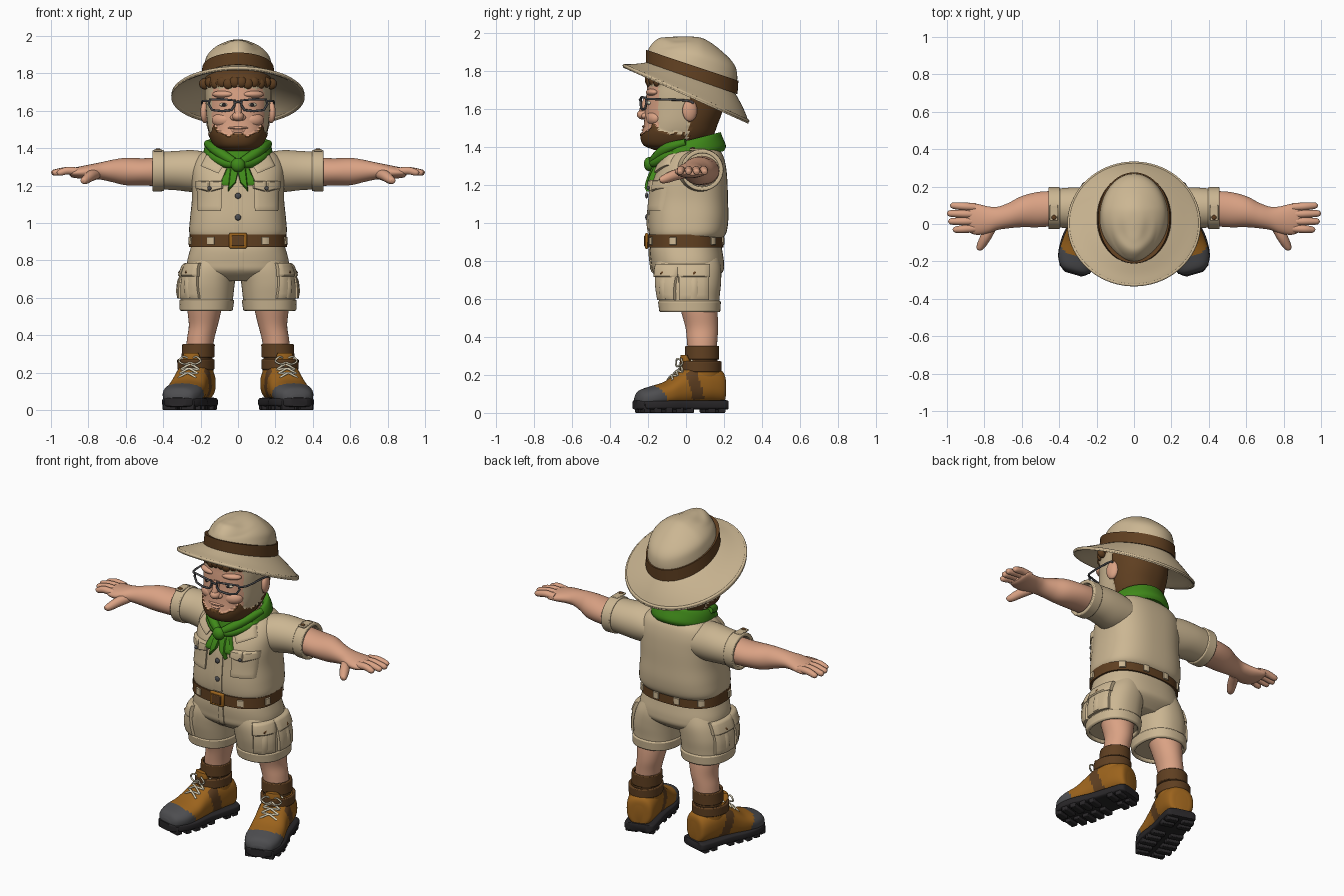
import bpy, bmesh, math
from mathutils import Vector, Matrix
from mathutils.bvhtree import BVHTree

if "Cube" in bpy.data.objects:
    bpy.data.objects.remove(bpy.data.objects["Cube"])

COL = {"tan cloth": (0.60, 0.47, 0.29), "skin": (0.70, 0.36, 0.23), "dark brown": (0.115, 0.05, 0.015),
       "green": (0.05, 0.25, 0.01), "boot leather": (0.33, 0.125, 0.012), "grey rubber": (0.075, 0.075, 0.08),
       "black": (0.022, 0.02, 0.022), "cream": (0.75, 0.68, 0.5)}
MATS = {}
for k, c in COL.items():
    MATS[k] = bpy.data.materials.new(k)
    MATS[k].diffuse_color = (*c, 1)
TREES = {}


def make(name, bm, mats, mir=False, xf=None, rule=None, bevel=0):
    """Finish a bmesh as an object; geometry is in world space, optionally mirrored in x."""
    if xf:
        bm.transform(xf)
    bmesh.ops.recalc_face_normals(bm, faces=bm.faces)
    TREES[name] = BVHTree.FromBMesh(bm)
    mats = [mats] if isinstance(mats, str) else mats
    for f in bm.faces:
        f.smooth = True
        if rule:
            f.material_index = rule(f.calc_center_median())
    me = bpy.data.meshes.new(name)
    bm.to_mesh(me)
    bm.free()
    me.set_sharp_from_angle(angle=math.radians(42))
    for m in mats:
        me.materials.append(MATS[m])
    ob = bpy.data.objects.new(name, me)
    bpy.context.collection.objects.link(ob)
    if bevel:
        b = ob.modifiers.new("bevel", 'BEVEL')
        b.width, b.segments = bevel, 2
    if mir:
        ob.modifiers.new("mirror", 'MIRROR').use_mirror_merge = False
    return ob


def spline(pts, k):
    """Catmull-Rom through tuples of any length."""
    out, n = [], len(pts)
    for i in range(n - 1):
        p = [pts[max(i - 1, 0)], pts[i], pts[i + 1], pts[min(i + 2, n - 1)]]
        for j in range(k):
            t = j / k
            out.append(tuple(0.5 * (2 * b + (c - a) * t + (2 * a - 5 * b + 4 * c - d) * t * t
                                    + (3 * b - a - 3 * c + d) * t ** 3) for a, b, c, d in zip(*p)))
    return out + [tuple(pts[-1])]


def loft(name, rings, mats, axis='z', p=2, n=48, k=5, ring=False, post=None, **kw):
    """Skin superellipse rings (x, y, z, a, b[, slope]); ring=True closes the section into a hoop."""
    rings = [tuple(r) + (0,) * (6 - len(r)) for r in rings]
    if k > 1:
        rings = spline(rings, k)
    bm, rows = bmesh.new(), []
    for x, y, z, a, b, sl in rings:
        row = []
        for i in range(n):
            t = 2 * math.pi * i / n
            c, s = math.cos(t), math.sin(t)
            u = a * math.copysign(abs(c) ** (2 / p), c)
            v = b * math.copysign(abs(s) ** (2 / p), s)
            co = {'z': (x + u, y + v, z + sl * v), 'x': (x, y + u, z + v), 'y': (x + u, y, z + v)}[axis]
            row.append(bm.verts.new(post(Vector(co)) if post else co))
        rows.append(row)
    for r, q in zip(rows, rows[1:] + (rows[:1] if ring else [])):
        for i in range(n):
            bm.faces.new((r[i], r[(i + 1) % n], q[(i + 1) % n], q[i]))
    if not ring:
        bm.faces.new(rows[0])
        bm.faces.new(rows[-1])
    return make(name, bm, mats, **kw)


def band(name, lo, hi, mat, t=0.02, **kw):
    """Hoop of thickness t between two rings."""
    ins = lambda r: (*r[:3], r[3] - t, r[4] - t, *r[5:])
    return loft(name, [lo, hi, ins(hi), ins(lo)], mat, k=1, ring=True, **kw)


def ball(name, loc, size, mat, rot=(0, 0, 0), **kw):
    bm = bmesh.new()
    bmesh.ops.create_uvsphere(bm, u_segments=20, v_segments=12, radius=1)
    m = Matrix.Rotation(rot[2], 4, 'Z') @ Matrix.Rotation(rot[0], 4, 'X')
    bm.transform(Matrix.Translation(loc) @ m @ Matrix.Diagonal((*size, 1)))
    return make(name, bm, mat, **kw)


def box(name, loc, size, mat, **kw):
    bm = bmesh.new()
    bmesh.ops.create_cube(bm, size=1)
    bm.transform(Matrix.Translation(loc) @ Matrix.Diagonal((*size, 1)))
    return make(name, bm, mat, **kw)


def tube(name, pts, r, mat, k=6, cyclic=False, **kw):
    """Round tube through (x, y, z[, radius factor]) points."""
    pts = [tuple(q) + (1,) * (4 - len(q)) for q in pts]
    pts = spline(pts, k) if k > 1 else pts
    cu = bpy.data.curves.new(name, 'CURVE')
    cu.dimensions, cu.bevel_depth, cu.bevel_resolution, cu.use_fill_caps = '3D', r, 3, True
    s = cu.splines.new('POLY')
    s.points.add(len(pts) - 1)
    for q, c in zip(s.points, pts):
        q.co, q.radius = (*c[:3], 1), c[3]
    s.use_cyclic_u = cyclic
    ob = bpy.data.objects.new("temp", cu)
    bm = bmesh.new()
    bm.from_mesh(ob.to_mesh())
    bpy.data.objects.remove(ob)
    return make(name, bm, mat, **kw)


def patch(name, target, az, base, corners, t, mat, n=10, **kw):
    """Plate of thickness t laid on a target; corners are (sideways, height) seen from azimuth az."""
    az = math.radians(az)
    nrm, side = Vector((math.sin(az), -math.cos(az), 0)), Vector((math.cos(az), math.sin(az), 0))
    bm, top, low = bmesh.new(), [], []
    c = [Vector(q) for q in corners]
    for i in range(n + 1):
        for j in range(n + 1):
            uv = c[0].lerp(c[1], i / n).lerp(c[3].lerp(c[2], i / n), j / n)
            o = Vector((*base, 0)) + side * uv.x + Vector((0, 0, uv.y))
            h = TREES[target].ray_cast(o + nrm, -nrm)[0] or o + nrm * 0.1
            edge = i in (0, n) or j in (0, n)
            top.append(bm.verts.new(h + nrm * t * (0.75 if edge else 1)))
            low.append(bm.verts.new(h - nrm * 0.012))
    at = lambda i, j: i * (n + 1) + j
    for i in range(n):
        for j in range(n):
            q = (at(i, j), at(i + 1, j), at(i + 1, j + 1), at(i, j + 1))
            bm.faces.new([top[a] for a in q])
            bm.faces.new([low[a] for a in q])
        for a, b in ((at(i, 0), at(i + 1, 0)), (at(i, n), at(i + 1, n)), (at(0, i), at(0, i + 1)), (at(n, i), at(n, i + 1))):
            bm.faces.new((top[a], top[b], low[b], low[a]))
    return make(name, bm, mat, **kw)


def rect(u0, u1, v0, v1):
    return [(u0, v0), (u1, v0), (u1, v1), (u0, v1)]


# --- head with hair and beard coloured by direction and height
def zone(c):
    a = math.degrees(abs(math.atan2(c.x, -(c.y + 0.02))))
    w = 0.007 * math.sin(a * 0.35)
    if a < 95 and c.z < 1.472 + w + .05 * max(0, 1 - abs(a - 40) / 18):
        return 1
    if a > 105 + 300 * w or c.z > 1.735 + w:
        return 1
    if a > 50 + 300 * w or c.z > 1.72 + w:
        return 2
    return 0


def hairy(c):
    if zone(c) == 1:
        c = c + Vector((c.x, c.y + 0.02, 0)).normalized() * 0.009
    return c


loft("head", [(0, -.08, 1.385, .07, .08), (0, -.07, 1.41, .115, .145), (0, -.05, 1.46, .145, .182), (0, -.032, 1.52, .162, .19),
              (0, -.015, 1.6, .17, .2), (0, -.008, 1.7, .174, .198), (0, -.005, 1.78, .165, .185), (0, 0, 1.84, .1, .11)],
     ["skin", "dark brown", "tan cloth"], p=2.3, n=112, k=9, post=hairy, rule=zone)
loft("neck", [(0, .03, 1.3, .12, .12), (0, .02, 1.45, .115, .12)], "skin", k=1)
ball("nose", (0, -.225, 1.57), (.032, .034, .026), "skin")
tube("nose_bridge", [(0, -.205, 1.65), (0, -.222, 1.61), (0, -.232, 1.575)], .02, "skin")
ball("nostril", (.024, -.216, 1.564), (.018, .02, .016), "skin", mir=True)
ball("cheek", (.08, -.168, 1.55), (.062, .04, .04), "skin", rot=(0, 0, .35), mir=True)
ball("brow", (.08, -.178, 1.688), (.06, .03, .02), "skin", rot=(0, 0, .3), mir=True)
ball("upper_lip", (0, -.216, 1.508), (.055, .015, .008), "skin")
ball("lower_lip", (0, -.216, 1.49), (.042, .018, .01), "skin")
ball("eye", (.075, -.19, 1.632), (.024, .02, .011), "cream", mir=True)
ball("pupil", (.075, -.206, 1.632), (.01, .007, .01), "black", mir=True)
ball("ear", (.178, .02, 1.592), (.022, .04, .058), "skin", rot=(0, 0, .25), mir=True)
for i in range(6):
    ball("hair_lock", (.018 + .032 * i, -.195 + .005 * i * i, 1.752 - .008 * (i % 2)), (.03, .022, .03), "dark brown", mir=True)

# --- glasses
rim = [(.018, -.238, 1.655), (.085, -.234, 1.662), (.15, -.212, 1.66), (.157, -.208, 1.635), (.138, -.214, 1.604),
       (.085, -.23, 1.598), (.035, -.236, 1.604), (.02, -.238, 1.625)]
tube("glasses_rim", rim, .0065, "grey rubber", k=1, cyclic=True, mir=True)
tube("glasses_bridge", [(-.02, -.238, 1.642), (0, -.243, 1.648), (.02, -.238, 1.642)], .006, "grey rubber")
tube("glasses_temple", [(.153, -.21, 1.652), (.185, -.17, 1.652), (.192, 0, 1.645), (.19, .04, 1.63)], .006, "grey rubber", mir=True)


# --- hat: pinched crown, band, drooping brim
def pinch(c):
    f = max(0, min(1, (.08 - c.y) / .25)) * max(0, min(1, (c.z - 1.85) / .1))
    c.x *= 1 - .25 * f
    c.z -= .028 * f + .012 * math.exp(-((abs(c.x) - .075) / .04) ** 2 - ((c.y + .06) / .07) ** 2)
    return c


loft("hat_crown", [(0, .03, 1.755, .19, .23, -.35), (0, .035, 1.85, .18, .235, -.33), (0, .035, 1.905, .165, .215, -.3),
                   (0, .02, 1.955, .12, .16, -.27), (0, 0, 1.985, .06, .09, -.15), (0, -.01, 1.992, .01, .015, -.1)],
     "tan cloth", n=64, k=6, post=pinch)
band("hat_band", (0, .03, 1.762, .199, .241, -.35), (0, .033, 1.83, .191, .243, -.335), "dark brown", n=64)
loft("hat_brim", [(0, .03, 1.768, .185, .225, -.35), (0, .024, 1.75, .225, .25, -.37), (0, .014, 1.718, .29, .29, -.41),
                  (0, 0, 1.69, .35, .326, -.447), (0, 0, 1.68, .355, .33, -.447), (0, 0, 1.67, .35, .326, -.447),
                  (0, .014, 1.702, .29, .29, -.41), (0, .024, 1.735, .225, .25, -.37), (0, .03, 1.752, .185, .225, -.35)],
     "tan cloth", n=72, k=3, ring=True)
tube("hat_edge", [(.348 * math.cos(t / 36 * math.pi), .325 * math.sin(t / 36 * math.pi), 1.683 - .1455 * math.sin(t / 36 * math.pi))
                  for t in range(72)], .009, "tan cloth", k=1, cyclic=True)

# --- shirt
loft("shirt", [(0, 0, .91, .235, .18), (0, .008, .945, .26, .203), (0, .012, 1.02, .257, .211), (0, .015, 1.12, .247, .206),
               (0, .02, 1.22, .248, .198), (0, .035, 1.3, .245, .175), (0, .048, 1.36, .215, .145), (0, .05, 1.395, .15, .115),
               (0, .05, 1.41, .08, .08)], "tan cloth", p=2.6, n=64)
loft("sleeve", [(.14, .055, 1.27, .13, .105), (.24, .075, 1.277, .118, .112), (.33, .085, 1.28, .11, .105), (.42, .085, 1.28, .103, .1)],
     "tan cloth", axis='x', mir=True)
band("sleeve_cuff", (.395, .085, 1.28, .112, .11), (.458, .085, 1.278, .112, .11), "tan cloth", t=.022, axis='x', mir=True, bevel=.006)
box("sleeve_tab", (.428, .06, 1.387), (.045, .085, .012), "tan cloth", mir=True, bevel=.004)
ball("sleeve_button", (.428, .035, 1.393), (.013, .013, .006), "dark brown", mir=True)
patch("shirt_placket", "shirt", 0, (0, 0), rect(-.028, .028, .95, 1.3), .008, "tan cloth")
patch("chest_pocket", "shirt", 0, (0, 0), [(.09, 1.065), (.215, 1.065), (.222, 1.2), (.085, 1.2)], .016, "tan cloth", mir=True)
for c in (rect(.08, .153, 1.185, 1.225), rect(.153, .226, 1.185, 1.225)):
    c[1 if c[0][0] < .1 else 0] = (.153, 1.165)
    patch("chest_flap", "shirt", 0, (0, 0), c, .026, "tan cloth", mir=True)
ball("pocket_button", (.153, -.2, 1.185), (.011, .008, .011), "grey rubber", mir=True)
for z in (1.03, 1.145):
    ball("shirt_button", (0, -.207, z), (.016, .008, .016), "grey rubber")
patch("collar", "shirt", 0, (0, 0), [(.105, 1.265), (.2, 1.305), (.17, 1.365), (.05, 1.35)], .022, "tan cloth", mir=True)

# --- neckerchief
loft("neckerchief", [(0, .025, 1.335, .172, .175, .25), (0, .025, 1.36, .185, .185, .25), (0, .02, 1.41, .178, .172, .25),
                     (0, .02, 1.438, .155, .16, .25), (0, .02, 1.415, .13, .135, .25), (0, .02, 1.35, .13, .135, .25)],
     "green", k=4, ring=True)
for i in range(2):
    tube("neckerchief_fold", [(.165, 0, 1.425 - .05 * i, .7), (.125, -.095, 1.395 - .045 * i, 1), (.06, -.152, 1.35 - .03 * i, 1),
                              (0, -.185, 1.315, .7)], .027, "green", mir=True)
ball("neckerchief_knot", (0, -.192, 1.31), (.038, .03, .038), "green")
patch("neckerchief_tail", "shirt", 0, (0, 0), [(-.01, 1.305), (.012, 1.215), (.055, 1.165), (.04, 1.31)], .034, "green", mir=True)
patch("neckerchief_point", "shirt", 0, (0, 0), [(.005, 1.31), (.045, 1.2), (.1, 1.2), (.05, 1.32)], .026, "green", mir=True)

# --- arms and hands
loft("arm", [(.38, .085, 1.275, .09, .08), (.5, .078, 1.273, .095, .073), (.6, .066, 1.275, .083, .073), (.67, .045, 1.278, .068, .06),
             (.73, .03, 1.278, .062, .047), (.78, .022, 1.275, .072, .04), (.84, .025, 1.27, .083, .033), (.885, .035, 1.268, .078, .025),
             (.9, .035, 1.268, .06, .015)], "skin", axis='x', n=40, mir=True)
for y0, x1, y1 in ((.09, .982, .098), (.052, .998, .056), (.014, .992, .014), (-.024, .968, -.03)):
    tube("finger", [(.85, y0, 1.275, 1), (.91, (y0 + y1) / 2, 1.28, 1), (x1 - .02, y1, 1.27, .85), (x1 - .004, y1, 1.268, .55), (x1, y1, 1.267, .15)],
         .021, "skin", mir=True)
tube("thumb", [(.76, -.01, 1.262, 1.2), (.79, -.065, 1.25, 1.2), (.815, -.11, 1.232, 1), (.828, -.133, 1.225, .65), (.83, -.139, 1.223, .15)],
     .024, "skin", mir=True)

# --- belt and shorts
loft("shorts_hips", [(0, 0, .92, .235, .18), (0, 0, .86, .255, .19), (0, .008, .79, .272, .192), (0, .01, .74, .262, .182), (0, .01, .69, .18, .12)],
     "tan cloth", p=2.4, n=64)
loft("shorts_leg", [(.125, .01, .83, .11, .16), (.142, .01, .76, .137, .175), (.16, .012, .68, .143, .172), (.166, .015, .61, .141, .162), (.169, .02, .55, .137, .153)],
     "tan cloth", p=2.3, mir=True)
band("shorts_hem", (.17, .02, .53, .142, .16), (.167, .018, .59, .147, .166), "tan cloth", p=2.3, mir=True, bevel=.008)
band("belt", (0, -.003, .872, .262, .2), (0, -.003, .938, .258, .199), "dark brown", p=2.5, n=64)
for az in (38, 75, 125, 160):
    patch("belt_loop", "belt", az, (0, 0), rect(-.018, .018, .867, .943), .01, "tan cloth", n=4, mir=True)
box("belt_buckle", (0, -.207, .905), (.095, .02, .084), "boot leather", bevel=.008)
box("buckle_plate", (0, -.217, .905), (.066, .01, .056), "dark brown", bevel=.004)
patch("fly", "shorts_hips", 0, (0, 0), rect(-.004, .03, .73, .865), .008, "tan cloth")
for az, u0, u1 in ((42, -.07, .06), (95, -.06, .1)):
    m = (u0 + u1) / 2
    patch("cargo_pocket", "shorts_leg", az, (.16, .01), rect(u0, u1, .595, .735), .02, "tan cloth", mir=True)
    patch("cargo_flap", "shorts_leg", az, (.16, .01), rect(u0 - .006, u1 + .006, .715, .785), .028, "tan cloth", mir=True)
    patch("cargo_pleat", "shorts_leg", az, (.16, .01), rect(m - .02, m + .02, .6, .72), .025, "tan cloth", n=4, mir=True)
    patch("cargo_button", "shorts_leg", az, (.16, .01), rect(m - .01, m + .01, .727, .747), .035, "dark brown", n=2, mir=True)

# --- legs and socks
loft("leg", [(.175, .05, .62, .1, .1), (.18, .07, .53, .09, .095), (.186, .083, .45, .077, .086), (.2, .085, .38, .073, .08), (.21, .085, .3, .07, .075)],
     "skin", mir=True)
loft("sock", [(.217, .085, .18, .078, .08), (.215, .085, .28, .08, .082), (.212, .085, .33, .082, .084)], "dark brown", k=2, mir=True)
band("sock_cuff", (.214, .085, .28, .088, .09), (.211, .085, .353, .087, .09), "dark brown", t=.016, mir=True, bevel=.005)

# --- boots, built pointing to -y then turned outward
FOOT = Matrix.Translation((.223, .085, 0)) @ Matrix.Rotation(math.radians(16), 4, 'Z')
KW = dict(mir=True, xf=FOOT)
INV = FOOT.inverted()


def boot_zone(c):
    c = INV @ c
    if c.y < -.225 - .9 * max(0, c.z - .09):
        return 1
    return 2 if abs(c.x) > .07 and -.09 < c.y + .3 * (c.z - .12) < -.025 else 0


loft("boot_upper", [(0, .118, .12, .03, .05), (0, .105, .135, .075, .085), (0, .03, .15, .094, .1), (0, -.06, .15, .096, .108), (0, -.13, .125, .099, .09),
                    (0, -.2, .098, .106, .067), (0, -.28, .083, .106, .057), (0, -.34, .073, .08, .045), (0, -.362, .065, .04, .02)],
     ["boot leather", "grey rubber", "dark brown"], axis='y', p=2.4, n=56, k=7, rule=boot_zone, **KW)
loft("boot_shaft", [(0, .01, .12, .088, .1), (0, .003, .2, .092, .1), (0, -.005, .265, .09, .1)], "boot leather", k=4, **KW)
band("boot_collar", (0, -.008, .215, .098, .11), (0, -.008, .272, .099, .112), "dark brown", t=.018, bevel=.006, **KW)
loft("boot_tongue", [(0, -.06, .2, .05, .05), (0, -.092, .27, .05, .026), (0, -.1, .305, .04, .014)], "boot leather", k=4, n=24, **KW)
loft("boot_sole", [(0, .126, .042, .055, .024), (0, .112, .042, .088, .025), (0, .02, .042, .095, .025), (0, -.1, .042, .1, .025), (0, -.2, .042, .114, .025),
                   (0, -.29, .042, .107, .025), (0, -.345, .042, .077, .025), (0, -.368, .042, .045, .023)], "black", axis='y', p=5, k=4, **KW)
for i, (y, w) in enumerate(((.085, .085), (.03, .09), (-.09, .095), (-.15, .102), (-.21, .11), (-.27, .105), (-.325, .085))):
    for s in (-1, 1):
        box("sole_lug", (s * w * .58, y, .026), (w * .85, .038, .052), "black", bevel=.005, **KW)
for i in range(5):
    y, z = -.175 + .027 * i, .186 + .023 * i
    for s in (-1, 1):
        tube("boot_lace", [(-s * .05, y, z - .014), (0, y + .008, z + .012), (s * .05, y + .03, z + .004)], .006, "cream", **KW)
for s in (-1, 1):
    tube("lace_bow", [(0, -.1, .268), (s * .035, -.125, .285), (s * .06, -.125, .262), (s * .03, -.13, .245), (0, -.115, .255)], .005, "cream", **KW)

for m in bpy.data.materials:
    if m.users and not m.is_grease_pencil:
        m.use_nodes = True
        m.node_tree.nodes["Principled BSDF"].inputs["Base Color"].default_value = m.diffuse_color
